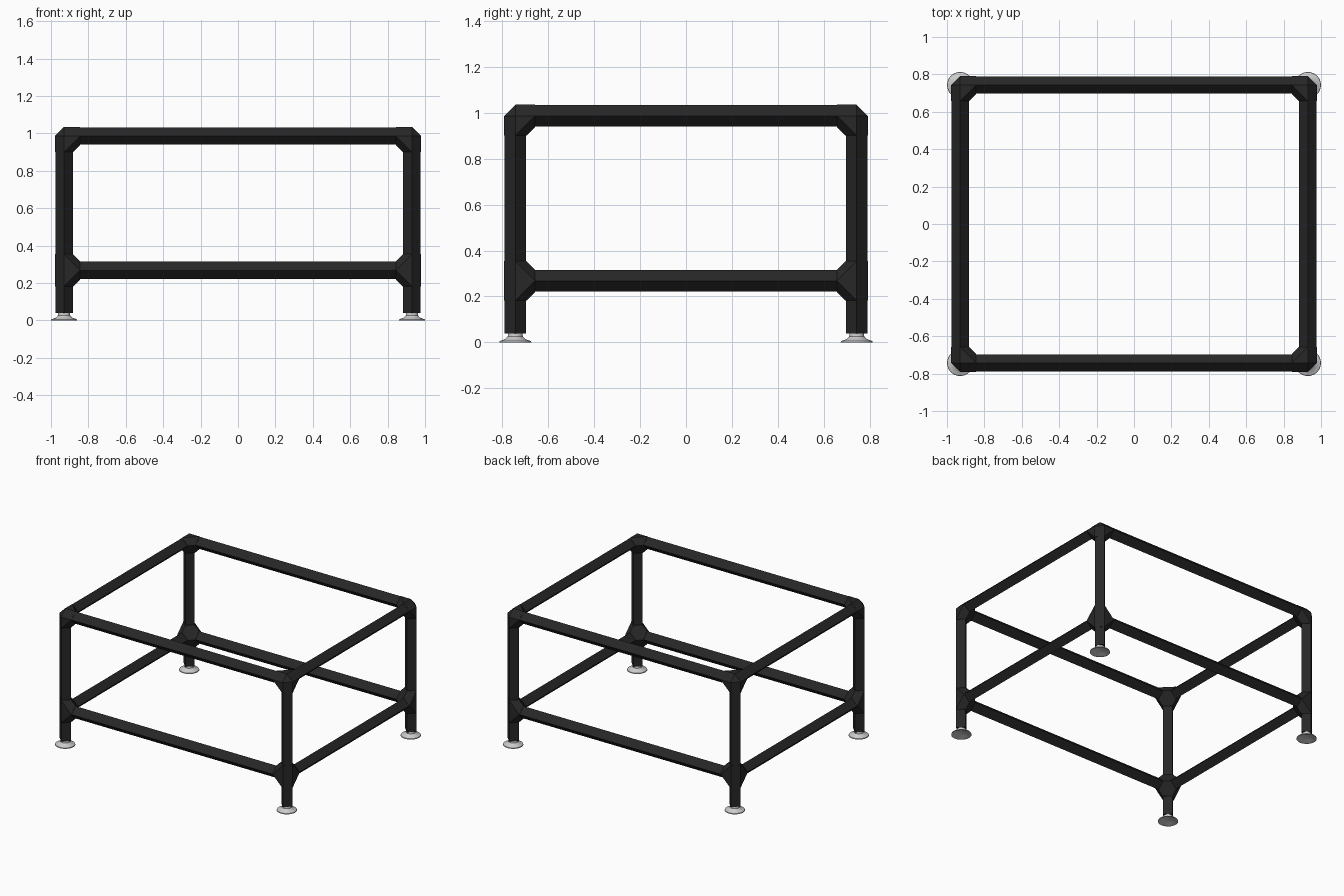
import bpy
import bmesh
import math
from itertools import combinations
from mathutils import Vector

if "Cube" in bpy.data.objects:
    bpy.data.objects.remove(bpy.data.objects["Cube"], do_unlink=True)

TUBE_R, JOINT_R, REACH = 0.0465, 0.0485, 0.086
LEG_X, LEG_Y = 0.93, 0.743
TOP_Z, LOW_Z, FOOT_Z = 0.986, 0.268, 0.04


def material(name, value, rough):
    mat = bpy.data.materials.new(name)
    mat.use_nodes = True
    color = (value, value, value, 1)
    mat.diffuse_color = color
    bsdf = mat.node_tree.nodes["Principled BSDF"]
    bsdf.inputs["Base Color"].default_value = color
    bsdf.inputs["Roughness"].default_value = rough
    return mat


black = material("black", 0.02, 0.6)
light_grey = material("light grey", 0.6, 0.5)


def ring(center, axis, radius):
    """Four corners of a square section standing on its corner."""
    points = []
    for other in range(3):
        if other != axis:
            for sign in (-1, 1):
                offset = Vector((0, 0, 0))
                offset[other] = sign * radius
                points.append(Vector(center) + offset)
    return points


def add_hull(bm, points):
    part = bmesh.new()
    for p in points:
        part.verts.new(p)
    result = bmesh.ops.convex_hull(part, input=part.verts[:])
    loose = [v for v in part.verts if not v.link_faces]
    bmesh.ops.delete(part, geom=loose, context='VERTS')
    bmesh.ops.dissolve_limit(part, angle_limit=0.01,
                             verts=part.verts[:], edges=part.edges[:])
    bmesh.ops.recalc_face_normals(part, faces=part.faces[:])
    mesh = bpy.data.meshes.new("part")
    part.to_mesh(mesh)
    part.free()
    bm.from_mesh(mesh)
    bpy.data.meshes.remove(mesh)


def finish(bm, name, mat, mirror_x, mirror_y):
    mesh = bpy.data.meshes.new(name)
    bm.to_mesh(mesh)
    bm.free()
    mesh.materials.append(mat)
    obj = bpy.data.objects.new(name, mesh)
    bpy.context.collection.objects.link(obj)
    mirror = obj.modifiers.new("Mirror", 'MIRROR')
    mirror.use_axis = (mirror_x, mirror_y, False)
    mirror.use_mirror_merge = False
    return obj


def tube(name, start, end, axis, mirror_x, mirror_y):
    bm = bmesh.new()
    add_hull(bm, ring(start, axis, TUBE_R) + ring(end, axis, TUBE_R))
    finish(bm, name, black, mirror_x, mirror_y)


def joint(name, z, arms):
    """Pipe fitting: each pair of arms is webbed around a chamfered core."""
    center = Vector((LEG_X, LEG_Y, z))
    core = [p for axis in range(3) for p in ring(center, axis, JOINT_R)]
    bm = bmesh.new()
    for pair in combinations(arms, 2):
        if pair[0][0] == pair[1][0]:
            continue
        points = list(core)
        for axis, sign in pair:
            tip = center.copy()
            tip[axis] += sign * REACH
            points += ring(tip, axis, JOINT_R)
        add_hull(bm, points)
    finish(bm, name, black, True, True)


# Legs
tube("legs", (LEG_X, LEG_Y, FOOT_Z), (LEG_X, LEG_Y, TOP_Z - REACH), 2, True, True)

# Upper and lower rails
for level, z in (("upper", TOP_Z), ("lower", LOW_Z)):
    x, y = LEG_X - REACH, LEG_Y - REACH
    tube(level + "_long_rails", (-x, LEG_Y, z), (x, LEG_Y, z), 0, False, True)
    tube(level + "_side_rails", (LEG_X, -y, z), (LEG_X, y, z), 1, True, False)

# Corner fittings
joint("upper_corner_joints", TOP_Z, [(0, -1), (1, -1), (2, -1)])
joint("lower_corner_joints", LOW_Z, [(0, -1), (1, -1), (2, -1), (2, 1)])

# Flared feet with a hollow underside
profile = [(0, 0.045), (0.031, 0.045), (0.033, 0.026), (0.043, 0.015),
           (0.068, 0.006), (0.07, 0), (0.062, 0), (0.036, 0.013), (0, 0.013)]
bm = bmesh.new()
verts = [bm.verts.new((LEG_X + r, LEG_Y, z)) for r, z in profile]
edges = [bm.edges.new(pair) for pair in zip(verts, verts[1:])]
bmesh.ops.spin(bm, geom=verts + edges, cent=(LEG_X, LEG_Y, 0), axis=(0, 0, 1),
               angle=2 * math.pi, steps=24, use_duplicate=False)
bmesh.ops.remove_doubles(bm, verts=bm.verts[:], dist=0.0001)
bmesh.ops.recalc_face_normals(bm, faces=bm.faces[:])
feet = finish(bm, "feet", light_grey, True, True)
bpy.ops.object.select_all(action='DESELECT')
feet.select_set(True)
bpy.context.view_layer.objects.active = feet
bpy.ops.object.shade_smooth_by_angle(angle=math.radians(35))
